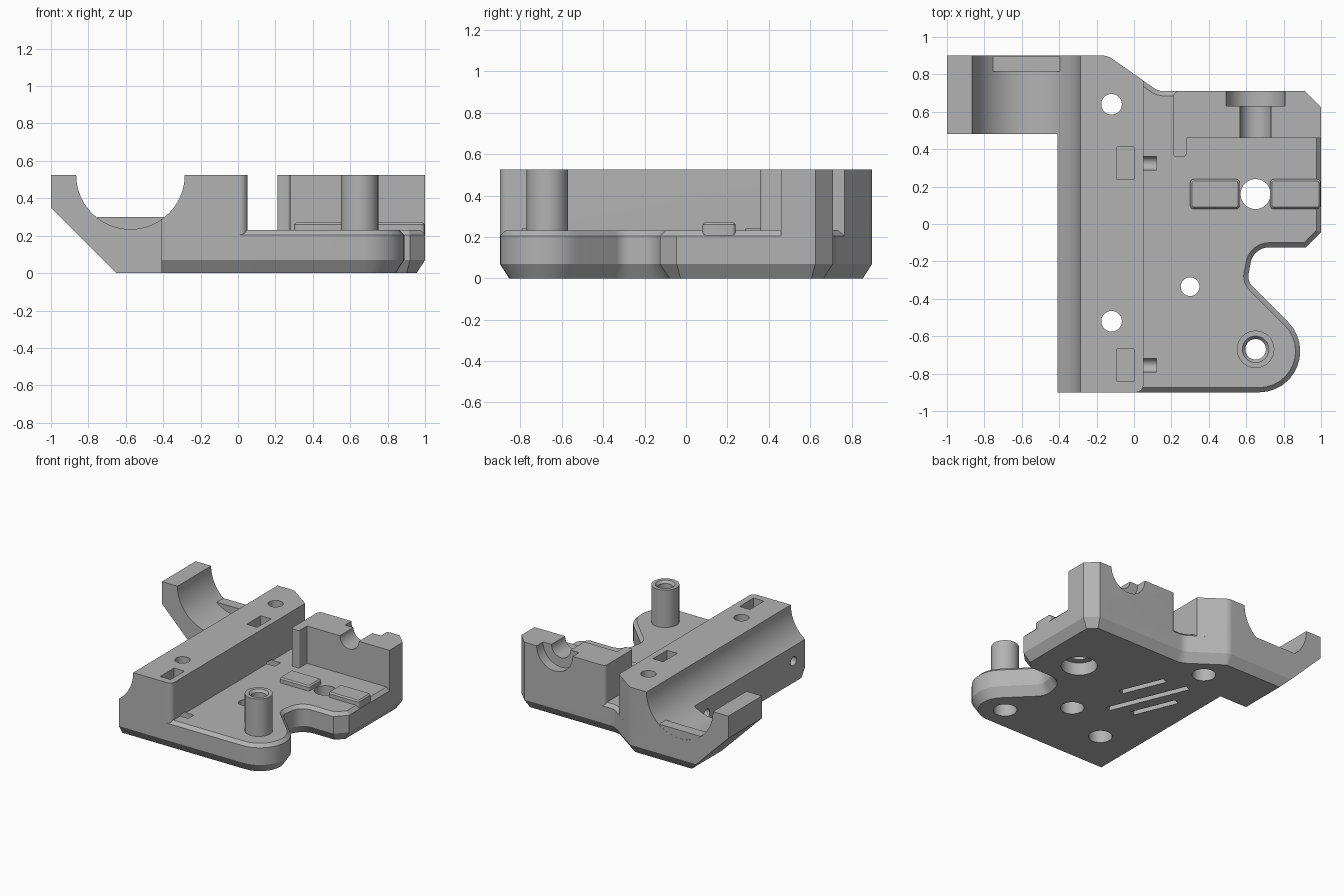
import bpy, bmesh, math
from mathutils import Vector

cube = bpy.data.objects.get("Cube")
if cube:
    bpy.data.objects.remove(cube, do_unlink=True)

grey = bpy.data.materials.new("plain grey")
grey.use_nodes = True
colour = (0.45, 0.45, 0.45, 1)
grey.diffuse_color = colour
grey.node_tree.nodes["Principled BSDF"].inputs["Base Color"].default_value = colour


def rounded(corners, steps=12):
    """Closed counter-clockwise outline; a corner (x, y, r) gets a fillet of radius r."""
    out = []
    for i, c in enumerate(corners):
        p = Vector(c[:2])
        if len(c) == 2:
            out.append(p)
            continue
        a = (Vector(corners[i - 1][:2]) - p).normalized()
        b = (Vector(corners[(i + 1) % len(corners)][:2]) - p).normalized()
        half = a.angle(b) / 2
        centre = p + (a + b).normalized() * c[2] / math.sin(half)
        start = p + a * c[2] / math.tan(half) - centre
        end = p + b * c[2] / math.tan(half) - centre
        turn = math.atan2(start.x * end.y - start.y * end.x, start.dot(end))
        for k in range(steps + 1):
            t = turn * k / steps
            out.append(centre + Vector((start.x * math.cos(t) - start.y * math.sin(t),
                                        start.x * math.sin(t) + start.y * math.cos(t))))
    return out


def inset(loop, d, fixed_x=None):
    """Move the outline inwards by d; points on the line x = fixed_x keep their x."""
    out = []
    for i, p in enumerate(loop):
        a = (p - loop[i - 1]).normalized()
        b = (loop[(i + 1) % len(loop)] - p).normalized()
        n1, n2 = Vector((-a.y, a.x)), Vector((-b.y, b.x))
        q = p + (n1 + n2) * d / (1 + n1.dot(n2))
        if fixed_x is not None and abs(p.x - fixed_x) < 1e-4:
            q.x = p.x
        out.append(q)
    return out


def prism(name, layers, axis="z"):
    """Solid lofted through (height, outline) layers along an axis."""
    place = {"z": lambda p, h: (p.x, p.y, h),
             "y": lambda p, h: (p.x, h, p.y),
             "x": lambda p, h: (h, p.x, p.y)}[axis]
    bm = bmesh.new()
    rings = [[bm.verts.new(place(p, h)) for p in loop] for h, loop in layers]
    bm.faces.new(rings[0])
    bm.faces.new(rings[-1])
    n = len(rings[0])
    for low, high in zip(rings, rings[1:]):
        for i in range(n):
            j = (i + 1) % n
            bm.faces.new((low[i], low[j], high[j], high[i]))
    bmesh.ops.recalc_face_normals(bm, faces=bm.faces[:])
    mesh = bpy.data.meshes.new(name)
    bm.to_mesh(mesh)
    bm.free()
    mesh.materials.append(grey)
    ob = bpy.data.objects.new(name, mesh)
    bpy.context.collection.objects.link(ob)
    return ob


def extrude(name, loop, low, high, axis="z"):
    return prism(name, [(low, loop), (high, loop)], axis)


def circle(x, y, r, n=64):
    return [Vector((x + r * math.cos(math.tau * k / n), y + r * math.sin(math.tau * k / n)))
            for k in range(n)]


def rect(x0, x1, y0, y1):
    return [Vector(p) for p in ((x0, y0), (x1, y0), (x1, y1), (x0, y1))]


def combine(body, tool, operation):
    mod = body.modifiers.new("join", "BOOLEAN")
    mod.operation, mod.solver, mod.object = operation, "EXACT", tool
    bpy.context.view_layer.objects.active = body
    bpy.ops.object.modifier_apply(modifier=mod.name)
    bpy.data.objects.remove(tool, do_unlink=True)


# Base plate with chamfered bottom and top rims
LEFT = -0.41
outline = rounded([(LEFT, -0.9), (1.2, -0.9, 0.22), (0.605, -0.305, 0.08), (0.64, -0.125, 0.1),
                   (0.92, -0.125), (1, -0.045), (1, 0.625), (0.915, 0.71),
                   (0.13, 0.71, 0.1), (-0.14, 0.9, 0.08), (LEFT, 0.9)])
body = prism("bracket_body", [(0, inset(outline, 0.045, LEFT)), (0.07, outline),
                              (0.205, outline), (0.23, inset(outline, 0.025, LEFT))])

# Long rail, back wall, post and cradle arm
rail = rounded([(LEFT, -0.9), (0.05, -0.9, 0.04), (0.05, 0.766), (-0.14, 0.9, 0.08), (LEFT, 0.9)])
wall = rounded([(0.21, 0.36, 0.015), (0.28, 0.36, 0.015), (0.28, 0.46), (1, 0.46),
                (1, 0.625), (0.915, 0.71), (0.21, 0.71, 0.03)])
arm = [Vector(p) for p in ((-1, 0.525), (-1, 0.35), (-0.65, 0), (-0.3, 0), (-0.3, 0.525))]
POST = (0.65, -0.67)
combine(body, extrude("rail", rail, 0.1, 0.525), "UNION")
combine(body, extrude("back_wall", wall, 0.12, 0.525), "UNION")
combine(body, extrude("post", circle(*POST, 0.1), 0.15, 0.525), "UNION")

arm_block = extrude("cradle_arm", arm, 0.48, 0.9, "y")
wedge = [Vector(p) for p in ((0.81, -0.07), (1, -0.07), (1, 0.2256))]
combine(arm_block, extrude("arm_chamfer", wedge, -1.2, 0, "x"), "DIFFERENCE")
combine(body, arm_block, "UNION")

# Round cradle bore along the rail
combine(body, extrude("bore", circle(-0.575, 0.525, 0.29, 96), -1, 1, "y"), "DIFFERENCE")

# Vertical holes with wider recesses underneath
for x, y, r, recess in ((-0.12, 0.64, 0.055, 0.085), (-0.12, -0.52, 0.055, 0.085),
                        (0.3, -0.335, 0.05, 0.085), (*POST, 0.055, 0.085),
                        (0.65, 0.16, 0.08, 0.13)):
    combine(body, extrude("hole", circle(x, y, r), -0.1, 0.7), "DIFFERENCE")
    combine(body, extrude("recess", circle(x, y, recess), -0.1, 0.1), "DIFFERENCE")
combine(body, prism("post_rim", [(0.5, circle(*POST, 0.05)), (0.53, circle(*POST, 0.075))]),
        "DIFFERENCE")

# Cross holes, nut pockets and floor slots
for y in (-0.755, 0.325):
    combine(body, extrude("cross_hole", circle(y, 0.17, 0.035, 32), -0.6, 0.12, "x"), "DIFFERENCE")
    combine(body, extrude("nut_pocket", rect(-0.09, 0, y - 0.087, y + 0.087), 0.08, 0.7),
            "DIFFERENCE")
    combine(body, extrude("slot", rect(-0.02, 0.12, y - 0.035, y + 0.035), 0.17, 0.24),
            "DIFFERENCE")

# Stepped half-round channel through the back wall
for r, y0, y1 in ((0.083, 0.4, 0.65), (0.157, 0.63, 0.8)):
    combine(body, extrude("channel", circle(0.65, 0.525, r), y0, y1, "y"), "DIFFERENCE")

# Diagonal slits in the underside
along = Vector((-0.38, 0.925))
across = Vector((0.925, 0.38))
for centre, length in (((-0.03, 0.12), 0.65), ((0.11, 0.23), 0.36), ((-0.15, 0.05), 0.36)):
    slit = [Vector(centre) + along * u * length / 2 + across * v * 0.025
            for u, v in ((-1, -1), (1, -1), (1, 1), (-1, 1))]
    combine(body, extrude("slit", slit, -0.1, 0.05), "DIFFERENCE")

# Stop lip at the end of the cradle, and two raised pads
parts = [body, extrude("cradle_lip", rect(-0.755, -0.395, 0.2, 0.3), 0.815, 0.899, "y")]
for name, x0, x1 in (("left_pad", 0.728, 0.998), ("right_pad", 0.3, 0.565)):
    pad = rounded([(x0, 0.08, 0.02), (x1, 0.08, 0.02), (x1, 0.24, 0.02), (x0, 0.24, 0.02)], 4)
    parts.append(prism(name, [(0.18, pad), (0.26, pad), (0.27, inset(pad, 0.01))]))

# Smooth round surfaces, sharp edges kept
bpy.ops.object.select_all(action="DESELECT")
for ob in parts:
    ob.select_set(True)
bpy.context.view_layer.objects.active = body
bpy.ops.object.shade_smooth_by_angle(angle=math.radians(25))
